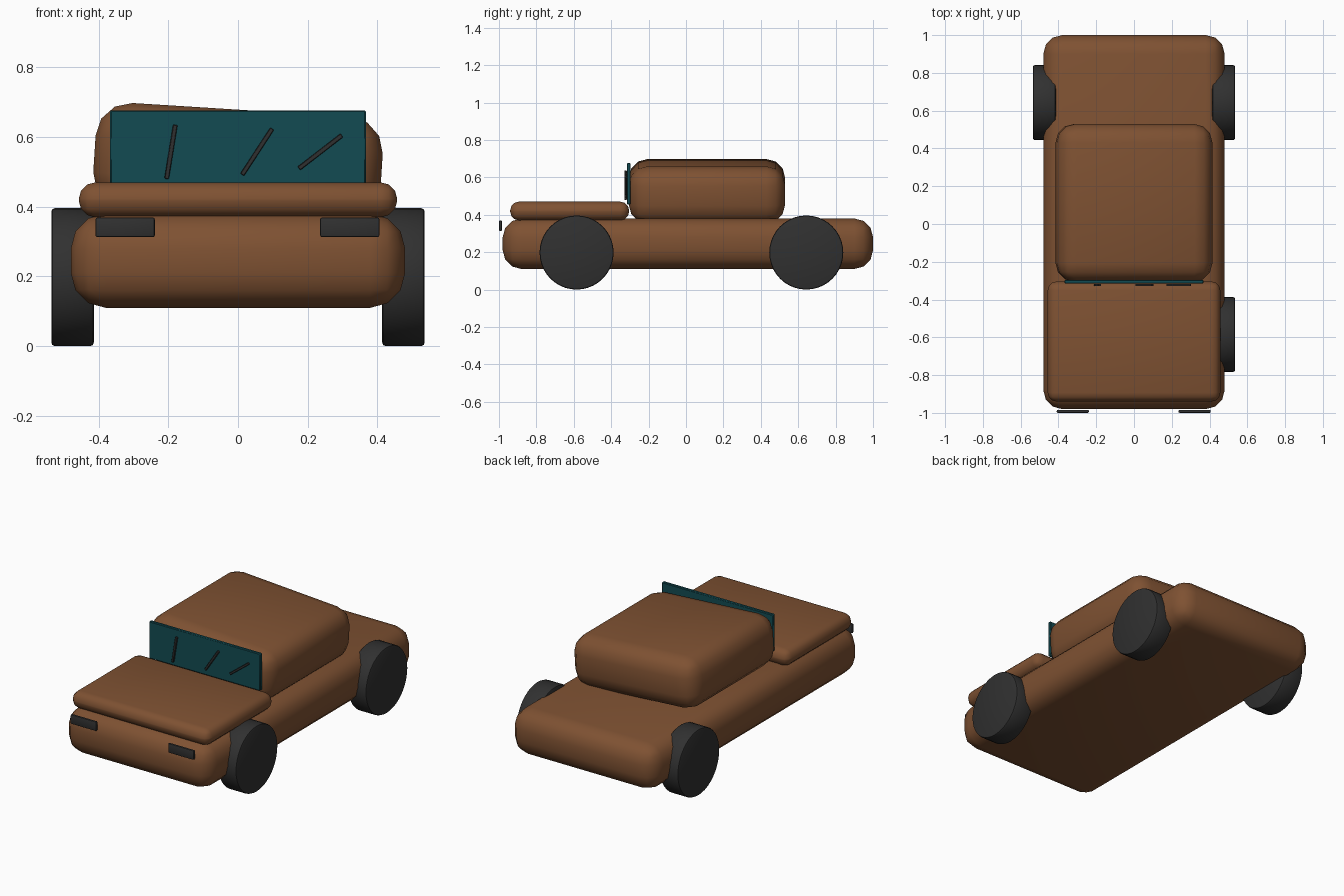
import bpy, bmesh, math
from mathutils import Matrix, Vector

cube = bpy.data.objects.get("Cube")
if cube:
    bpy.data.objects.remove(cube, do_unlink=True)


def material(name, r, g, b):
    mat = bpy.data.materials.new(name)
    mat.diffuse_color = (r, g, b, 1)
    mat.use_nodes = True
    shader = next(n for n in mat.node_tree.nodes if n.type == 'BSDF_PRINCIPLED')
    shader.inputs["Base Color"].default_value = (r, g, b, 1)
    return mat


BROWN = material("brown paint", 0.21, 0.083, 0.032)
BLACK = material("dark rubber", 0.03, 0.03, 0.03)
TEAL = material("teal glass", 0.006, 0.07, 0.085)


def finish(bm, name, mat, centre, tilt=0):
    mesh = bpy.data.meshes.new(name)
    bm.to_mesh(mesh)
    bm.free()
    mesh.materials.append(mat)
    obj = bpy.data.objects.new(name, mesh)
    obj.location = centre
    obj.rotation_euler.y = tilt
    bpy.context.collection.objects.link(obj)
    bpy.ops.object.select_all(action='DESELECT')
    obj.select_set(True)
    bpy.context.view_layer.objects.active = obj
    bpy.ops.object.shade_smooth_by_angle(angle=math.radians(40))
    return obj


def rounded_box(name, mat, centre, size, radius, segments=3, tilt=0):
    bm = bmesh.new()
    bmesh.ops.create_cube(bm, size=1)
    bmesh.ops.scale(bm, vec=Vector(size), verts=bm.verts)
    bmesh.ops.bevel(bm, geom=bm.edges[:], offset=radius, segments=segments,
                    profile=0.5, affect='EDGES')
    return finish(bm, name, mat, centre, tilt)


def wheel(name, x, y):
    radius, width = 0.198, 0.122
    bm = bmesh.new()
    bmesh.ops.create_cone(bm, cap_ends=True, segments=40, radius1=radius,
                          radius2=radius, depth=width,
                          matrix=Matrix.Rotation(math.pi / 2, 4, 'Y'))
    rims = [e for e in bm.edges if abs(e.verts[0].co.x - e.verts[1].co.x) < 0.01]
    bmesh.ops.bevel(bm, geom=rims, offset=0.01, segments=2, profile=0.5,
                    affect='EDGES')
    return finish(bm, name, BLACK, (x, y, radius))


# Painted shell: lower body, hood and slightly tilted cabin
rounded_box("body", BROWN, (0, 0.01, 0.245), (0.96, 1.98, 0.27), 0.1)
rounded_box("hood", BROWN, (0, -0.622, 0.42), (0.914, 0.636, 0.1), 0.047)
rounded_box("cabin", BROWN, (0, 0.112, 0.526), (0.826, 0.836, 0.305), 0.1,
            tilt=math.radians(3.6))

# Windshield and its three wipers
rounded_box("windshield", TEAL, (0, -0.306, 0.566), (0.735, 0.02, 0.222), 0.004, 1)
wipers = [((-0.205, 0.48), (-0.18, 0.635)),
          ((0.012, 0.492), (0.098, 0.624)),
          ((0.175, 0.51), (0.298, 0.605))]
for i, (low, high) in enumerate(wipers):
    a, b = Vector(low), Vector(high)
    mid, span = (a + b) / 2, b - a
    rounded_box(f"wiper_{i + 1}", BLACK, (mid.x, -0.323, mid.y),
                (0.013, 0.013, span.length), 0.002, 1,
                tilt=math.atan2(span.x, span.y))

# Headlights
for side, x in (("right", -0.324), ("left", 0.321)):
    rounded_box(f"headlight_{side}", BLACK, (x, -0.992, 0.341),
                (0.17, 0.015, 0.056), 0.005, 2)

# Wheels: one at the front, a pair at the back
wheel("front_wheel_left", 0.475, -0.585)
wheel("rear_wheel_left", 0.475, 0.643)
wheel("rear_wheel_right", -0.475, 0.643)
